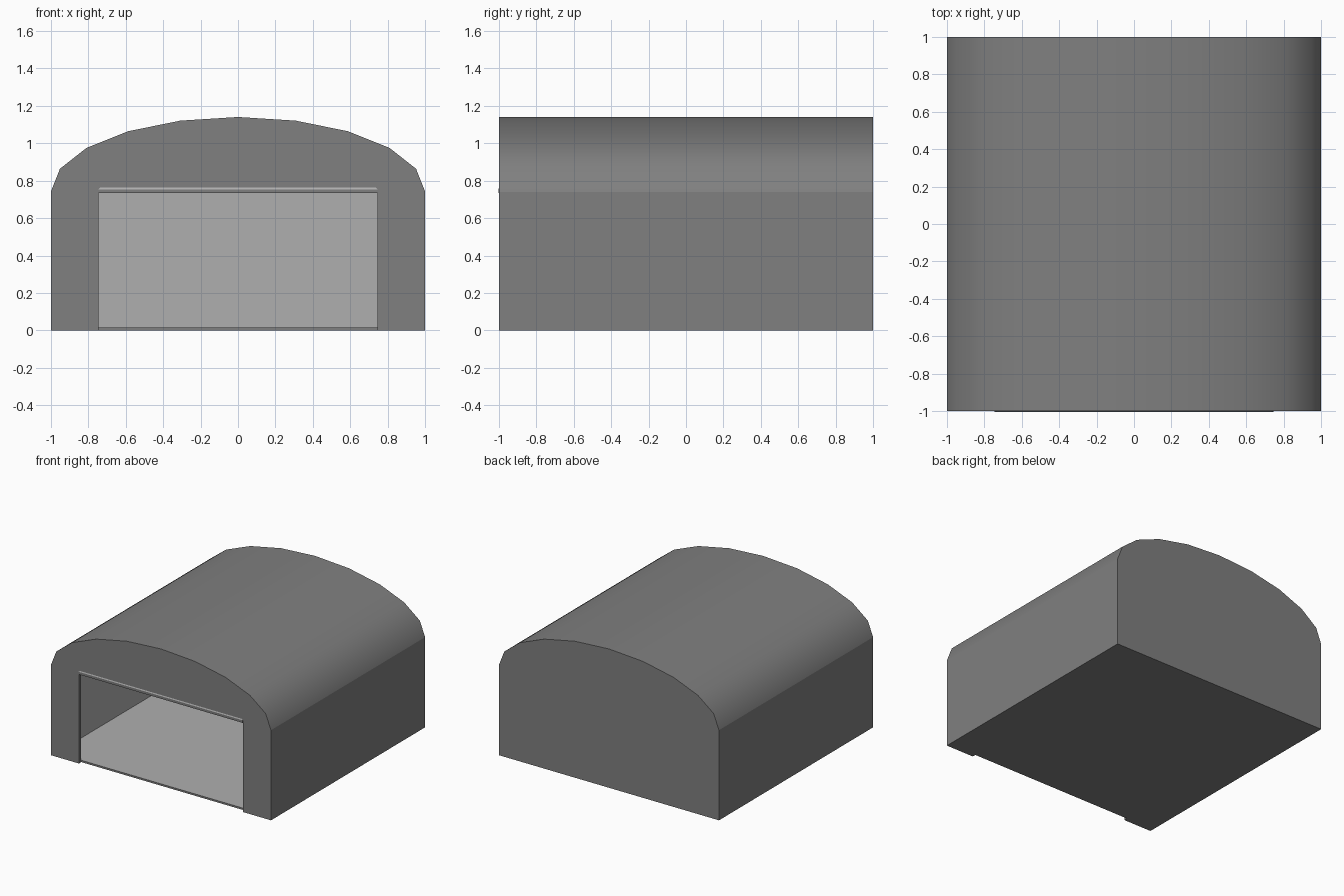
import bpy, bmesh, math

if "Cube" in bpy.data.objects:
    bpy.data.objects.remove(bpy.data.objects["Cube"])

T = 0.03            # shell thickness
FLOOR = 0.015       # floor slab height
DX, DZ = 0.745, 0.733   # doorway half width and height


def material(name, v):
    m = bpy.data.materials.new(name)
    m.diffuse_color = (v, v, v, 1)
    m.use_nodes = True
    m.node_tree.nodes["Principled BSDF"].inputs["Base Color"].default_value = m.diffuse_color
    return m


outside = material("dark grey metal", 0.215)
inside = material("light grey lining", 0.43)


def arch(rx, rz, base):
    """Profile from left bottom over the arch to right bottom."""
    pts = [(-rx, base)]
    for i in range(11):
        a = math.pi * (1 - i / 10)
        pts.append((rx * math.cos(a), 0.74 + rz * math.sin(a)))
    return pts + [(rx, base)]


def make_object(name, bm):
    bmesh.ops.recalc_face_normals(bm, faces=bm.faces)
    me = bpy.data.meshes.new(name)
    bm.to_mesh(me)
    bm.free()
    ob = bpy.data.objects.new(name, me)
    me.materials.append(outside)
    me.materials.append(inside)
    bpy.context.collection.objects.link(ob)
    return ob


# Hangar shell: outer skin, lining and doorway in one closed mesh
bm = bmesh.new()


def loop(pts, y):
    return [bm.verts.new((x, y, z)) for x, z in pts]


def face(verts, mat=0, smooth=False):
    f = bm.faces.new(verts)
    f.material_index = mat
    f.smooth = smooth


outer, inner = arch(1, 0.4, 0), arch(1 - T, 0.4 - T, FLOOR)
of, ob_ = loop(outer, -1), loop(outer, 1)
nf, nb = loop(inner, -1 + T), loop(inner, 1 - T)


def doorway(y, base):
    return loop([(DX, base), (DX, DZ), (-DX, DZ), (-DX, base)], y)


door_f, door_b = doorway(-1, 0), doorway(-1 + T, FLOOR)
sill_r = bm.verts.new((DX, -1 + T, 0))
sill_l = bm.verts.new((-DX, -1 + T, 0))

# side walls and roof, flat walls and smooth arch
n = len(outer)
for a, b, mat in ((of, ob_, 0), (nf, nb, 1)):
    for i in range(n - 1):
        face((a[i], a[i + 1], b[i + 1], b[i]), mat, 0 < i < n - 2)

# end walls
face(of + door_f)
face(ob_)
face(nf + door_b, 1)
face(nb, 1)

# floor top, underside and sill
face((nf[0], door_b[3], door_b[0], nf[-1], nb[-1], nb[0]), 1)
face((of[0], door_f[3], sill_l, sill_r, door_f[0], of[-1], ob_[-1], ob_[0]))
face((sill_l, sill_r, door_b[0], door_b[3]))

# door jambs and head
face((door_f[0], door_f[1], door_b[1], door_b[0], sill_r))
face((door_f[3], door_f[2], door_b[2], door_b[3], sill_l))
face((door_f[1], door_f[2], door_b[2], door_b[1]))
make_object("hangar_shell", bm)

# Thin trim above the doorway, with a light sloping top strip
bm = bmesh.new()
section = [(-0.999, DZ), (-1.003, DZ), (-1.003, 0.754), (-0.999, 0.765)]
ends = []
for s in (-1, 1):
    ends.append([bm.verts.new((s * (DX - (0.01 if z > 0.76 else 0)), y, z))
                 for y, z in section])
for i in range(4):
    j = (i + 1) % 4
    f = bm.faces.new((ends[0][i], ends[0][j], ends[1][j], ends[1][i]))
    f.material_index = 1 if i == 2 else 0
for e in ends:
    bm.faces.new(e)
make_object("doorway_trim", bm)
